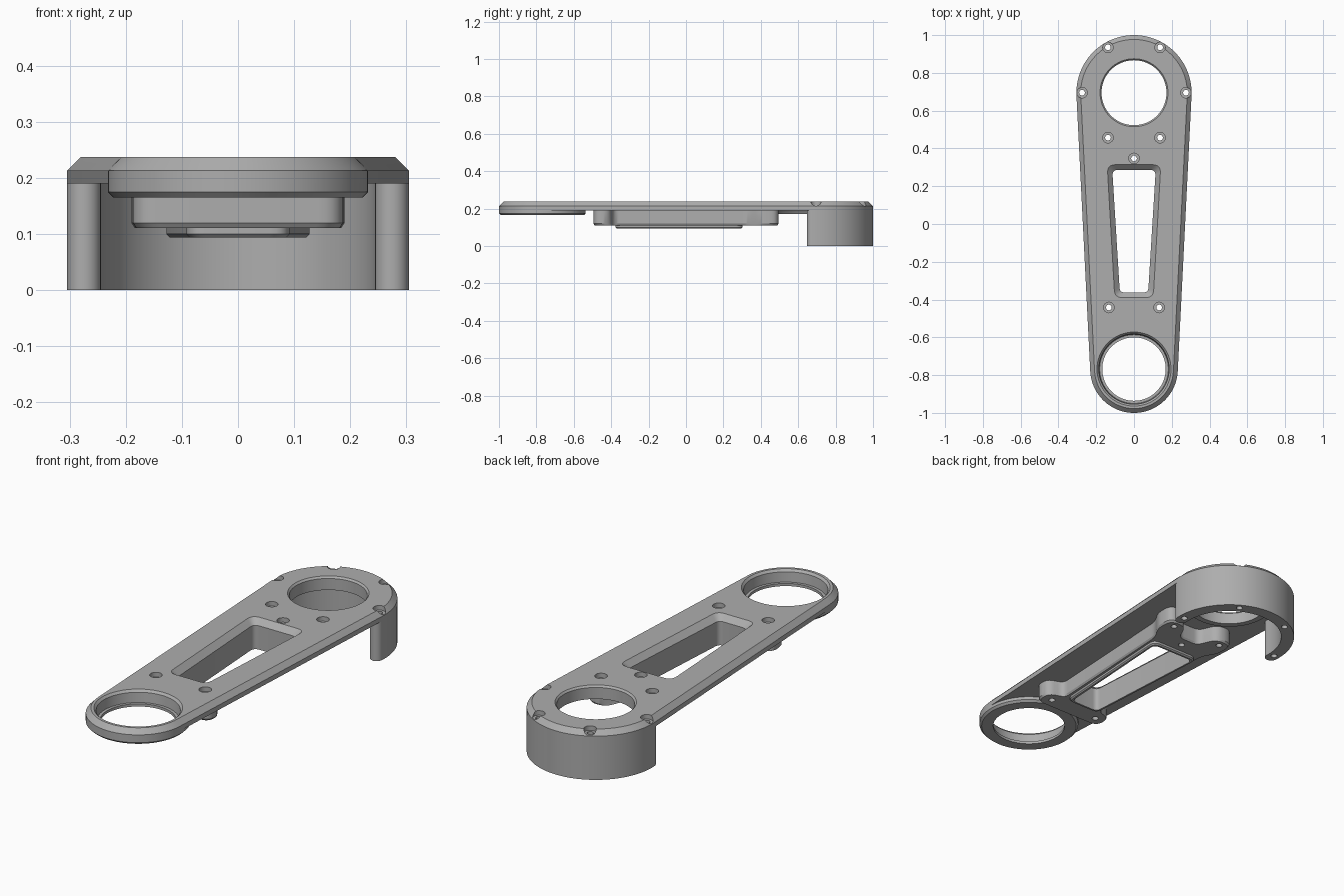
import bpy, bmesh, math
from mathutils import Vector

if "Cube" in bpy.data.objects:
    bpy.data.objects.remove(bpy.data.objects["Cube"], do_unlink=True)

BACK, FRONT = 0.695, -0.768          # y of the large and small ends
R_BACK, R_FRONT = 0.305, 0.232
TOP, UNDER = 0.237, 0.19             # plate height range

metal = bpy.data.materials.new("grey metal")
metal.use_nodes = True
grey = (0.42, 0.42, 0.42, 1)
metal.diffuse_color = grey
metal.node_tree.nodes["Principled BSDF"].inputs["Base Color"].default_value = grey


def arc(cx, cy, r, a0, a1, n):
    return [(cx + r * math.cos(a0 + (a1 - a0) * i / n),
             cy + r * math.sin(a0 + (a1 - a0) * i / n)) for i in range(n + 1)]


def circle(cx, cy, r, n=64):
    return arc(cx, cy, r, 0, math.tau, n)[:-1]


def capsule(inset):
    """Outline wrapped around both end circles."""
    a = math.asin((R_BACK - R_FRONT) / (BACK - FRONT))
    return (arc(0, BACK, R_BACK - inset, -a, math.pi + a, 56)
            + arc(0, FRONT, R_FRONT - inset, math.pi + a, math.tau - a, 48))


def rounded(corners, steps=6):
    """Polygon of (x, y, cut) corners, each blended over its cut length."""
    out = []
    for i, (x, y, cut) in enumerate(corners):
        p = Vector((x, y))
        a = p + (Vector(corners[i - 1][:2]) - p).normalized() * cut
        b = p + (Vector(corners[(i + 1) % len(corners)][:2]) - p).normalized() * cut
        if cut == 0:
            out.append((x, y))
            continue
        for k in range(steps + 1):
            t = k / steps
            out.append(tuple(a * (1 - t) ** 2 + p * 2 * t * (1 - t) + b * t * t))
    return out


def mirrored(half):
    return half + [(-x, y, c) for x, y, c in reversed(half)]


def window(grow):
    return rounded(mirrored([(0.075 + grow, -0.362 - grow, 0.025 + grow / 2),
                             (0.115 + grow, 0.287 + grow, 0.03 + grow / 2)]))


def loft(name, levels):
    """Closed solid through stacked (outline, z) levels."""
    bm = bmesh.new()
    rings = [[bm.verts.new((x, y, z)) for x, y in pts] for pts, z in levels]
    n = len(rings[0])
    for low, high in zip(rings, rings[1:]):
        for i in range(n):
            j = (i + 1) % n
            bm.faces.new((low[i], low[j], high[j], high[i]))
    bm.faces.new(rings[0][::-1])
    bm.faces.new(rings[-1])
    bmesh.ops.recalc_face_normals(bm, faces=bm.faces)
    mesh = bpy.data.meshes.new(name)
    bm.to_mesh(mesh)
    bm.free()
    mesh.materials.append(metal)
    obj = bpy.data.objects.new(name, mesh)
    bpy.context.collection.objects.link(obj)
    return obj


def turned(name, cy, profile, cx=0, n=64):
    return loft(name, [(circle(cx, cy, r, n), z) for r, z in profile])


# Cutters
window_cut = loft("window_cutter", [(window(0), 0.05), (window(0), 0.21),
                                    (window(0.027), TOP), (window(0.027), 0.3)])
big_hole = turned("large_hole_cutter", BACK, [(0.172, 0.1), (0.172, 0.228),
                                              (0.18, TOP), (0.18, 0.3)])
small_hole = turned("small_hole_cutter", FRONT, [(0.168, 0.1), (0.168, 0.178), (0.182, 0.178),
                                                 (0.186, 0.226), (0.196, TOP), (0.196, 0.3)])


def screw_cut(x, y):
    return turned("screw_cutter", y, [(0.015, -0.1), (0.015, 0.215),
                                      (0.028, 0.215), (0.028, 0.3)], x, 24)


rim_screws = [screw_cut(s * x, y) for s in (-1, 1) for x, y in ((0.275, BACK), (0.138, 0.935))]
pad_screws = [screw_cut(s * x, y) for s in (-1, 1) for x, y in ((0.138, 0.457), (0.133, -0.442))]
pad_screws.append(screw_cut(0, 0.347))
cutters = [window_cut, big_hole, small_hole] + rim_screws + pad_screws

# Flat arm plate with a chamfered top edge
plate = loft("arm_plate", [(capsule(0), UNDER), (capsule(0), 0.213), (capsule(0.023), TOP)])

# Shallow collar under the small end
front_collar = turned("front_collar", FRONT, [(0.222, 0.165), (R_FRONT, 0.175), (R_FRONT, UNDER)])

# Collar under the large hole
back_collar = turned("back_collar", BACK, [(0.2, 0.172), (0.204, 0.18), (0.212, UNDER)])

# Half-round skirt with rounded ends
mid, half_t, sweep = 0.275, 0.03, 0.07
cap_x, cap_y = mid * math.cos(sweep), BACK - mid * math.sin(sweep)
skirt_line = (arc(0, BACK, mid + half_t, -sweep, math.pi + sweep, 56)
              + arc(-cap_x, cap_y, half_t, math.pi + sweep, math.tau + sweep, 12)[1:-1]
              + arc(0, BACK, mid - half_t, math.pi + sweep, -sweep, 56)
              + arc(cap_x, cap_y, half_t, math.pi - sweep, math.tau - sweep, 12)[1:-1])
skirt = loft("back_skirt", [(skirt_line, 0), (skirt_line, UNDER)])

# Mounting pad around the window, widened at the screws
pad_half = [(0.188, -0.495, 0.045), (0.188, -0.41, 0.035), (0.108, -0.385, 0.03),
            (0.148, 0.33, 0.03), (0.19, 0.40, 0.03), (0.19, 0.495, 0.045),
            (0.10, 0.495, 0.04), (0.06, 0.40, 0.03)]
pad_line = rounded(mirrored(pad_half))
pad_inner = rounded(mirrored([(x - 0.006, y + (0.006 if y < 0 else -0.006), c)
                              for x, y, c in pad_half]))
pad = loft("window_pad", [(pad_inner, 0.111), (pad_line, 0.12), (pad_line, UNDER)])

# Thin lip around the bottom of the window
lip = loft("window_lip", [(window(0.009), 0.094), (window(0.015), 0.1), (window(0.015), 0.115)])

jobs = [(plate, cutters), (front_collar, [small_hole]), (back_collar, [big_hole]),
        (skirt, rim_screws), (pad, [window_cut] + pad_screws), (lip, [window_cut])]
for obj, tools in jobs:
    for tool in tools:
        mod = obj.modifiers.new("cut", 'BOOLEAN')
        mod.operation, mod.solver, mod.object = 'DIFFERENCE', 'EXACT', tool
    bpy.context.view_layer.update()
    graph = bpy.context.evaluated_depsgraph_get()
    mesh = bpy.data.meshes.new_from_object(obj.evaluated_get(graph))
    obj.modifiers.clear()
    obj.data = mesh
    mesh.shade_smooth()
    mesh.set_sharp_from_angle(angle=math.radians(25))

for tool in cutters:
    bpy.data.objects.remove(tool, do_unlink=True)
